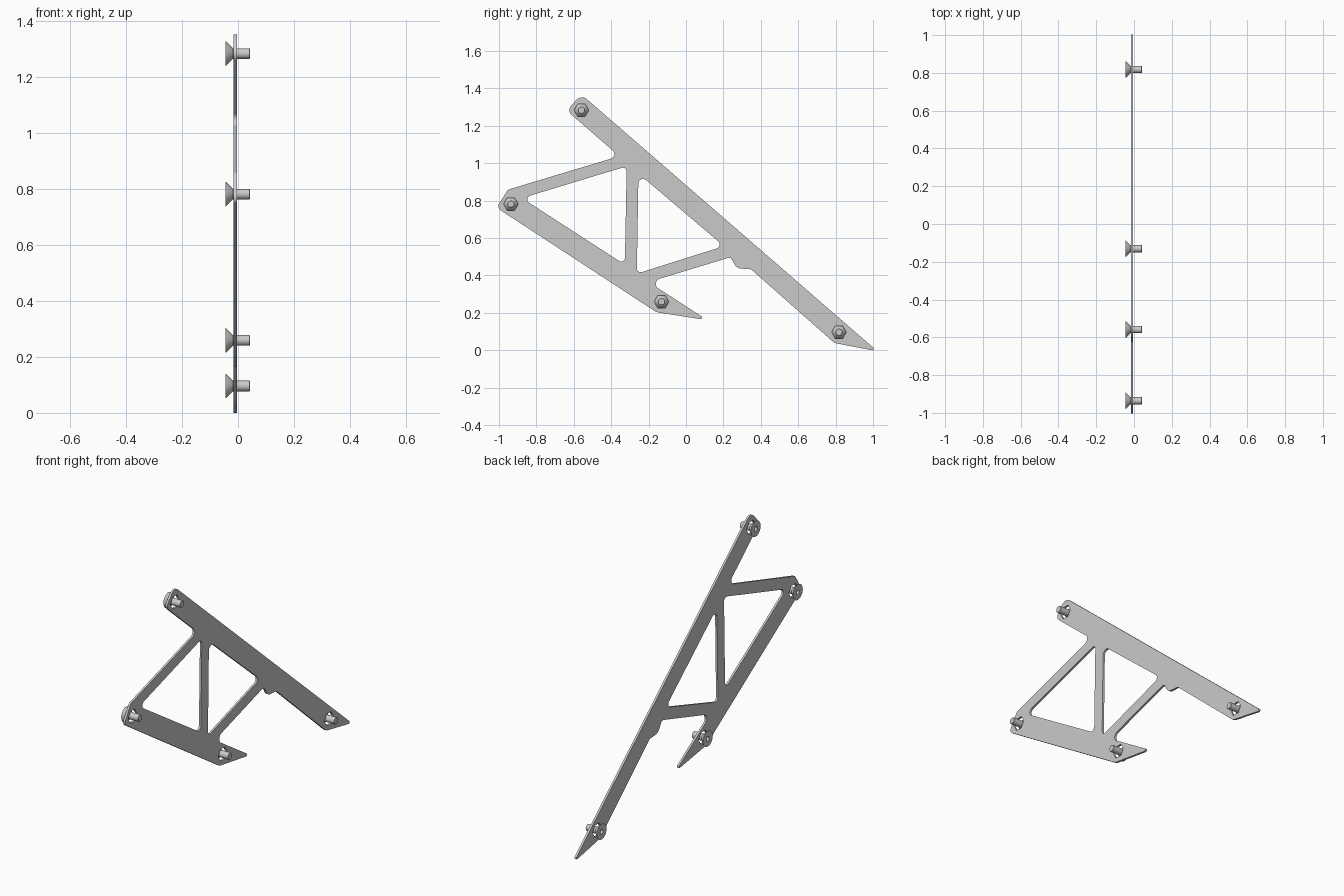
import bpy, bmesh, math
from mathutils import Vector, Matrix

if "Cube" in bpy.data.objects:
    bpy.data.objects.remove(bpy.data.objects["Cube"], do_unlink=True)

steel = bpy.data.materials.new("grey steel")
steel.use_nodes = True
grey = (0.59, 0.59, 0.59, 1)
steel.diffuse_color = grey
steel.node_tree.nodes["Principled BSDF"].inputs["Base Color"].default_value = grey

# Side plane (y, z) laid out upright, thickness along x
UPRIGHT = Matrix(((0, 0, 1, 0), (1, 0, 0, 0), (0, 1, 0, 0), (0, 0, 0, 1)))


def fillet(corners, steps=6):
    """Round every (y, z, radius) corner of a closed outline."""
    out = []
    for i, (y, z, r) in enumerate(corners):
        p = Vector((y, z))
        a = (Vector(corners[i - 1][:2]) - p).normalized()
        b = (Vector(corners[(i + 1) % len(corners)][:2]) - p).normalized()
        half = a.angle(b) / 2
        centre = p + (a + b).normalized() * r / math.sin(half)
        start = (p + a * r / math.tan(half) - centre).normalized()
        end = (p + b * r / math.tan(half) - centre).normalized()
        for k in range(steps + 1):
            out.append(centre + start.lerp(end, k / steps).normalized() * r)
    return out


def add_outline(curve, points):
    spline = curve.splines.new("POLY")
    spline.points.add(len(points) - 1)
    for sp, p in zip(spline.points, points):
        sp.co = (p[0], p[1], 0, 1)
    spline.use_cyclic_u = True


outer = [
    (-0.56, 1.368, 0.04), (-0.637, 1.28, 0.03), (-0.357, 1.037, 0.025),
    (-0.952, 0.858, 0.02), (-1.013, 0.762, 0.025), (-0.158, 0.203, 0.06),
    (0.115, 0.16, 0.008), (-0.2, 0.364, 0.028), (0.238, 0.497, 0.02),
    (0.272, 0.437, 0.045), (0.347, 0.433, 0.03), (0.794, 0.038, 0.05),
    (1.024, -0.006, 0.008),
]
rear_window = [(0.203, 0.556, 0.022), (-0.263, 0.409, 0.02), (-0.254, 0.944, 0.025)]
front_window = [(-0.877, 0.813, 0.021), (-0.317, 0.983, 0.02), (-0.327, 0.457, 0.02)]
bolts = {"top": (-0.559, 1.283), "front": (-0.936, 0.781),
         "bottom": (-0.131, 0.259), "rear": (0.818, 0.096)}

# Flat frame plate with two windows and hexagonal bolt holes
curve = bpy.data.curves.new("frame_plate", "CURVE")
curve.dimensions = "2D"
curve.fill_mode = "BOTH"
curve.extrude = 0.006
for shape in (outer, rear_window, front_window):
    add_outline(curve, fillet(shape))
for y, z in bolts.values():
    add_outline(curve, [(y + 0.039 * math.cos(k * math.pi / 3),
                         z + 0.039 * math.sin(k * math.pi / 3)) for k in range(6)])
plate = bpy.data.objects.new("frame_plate", curve)
bpy.context.collection.objects.link(plate)
plate.matrix_world = Matrix.Translation((-0.01, 0, 0)) @ UPRIGHT
bpy.ops.object.select_all(action="DESELECT")
plate.select_set(True)
bpy.context.view_layer.objects.active = plate
bpy.ops.object.convert(target="MESH")
plate.data.materials.clear()
plate.data.materials.append(steel)


def ring(bm, radius, x, sides=24):
    return [bm.verts.new((radius * math.cos(k * math.tau / sides),
                          radius * math.sin(k * math.tau / sides), x))
            for k in range(sides)]


# Countersunk bolts: recessed socket, conical head, straight shank
profile = [(0.013, -0.03), (0.013, -0.045), (0.044, -0.045), (0.043, -0.042),
           (0.019, -0.018), (0.019, 0.041), (0.017, 0.043)]
for name, (y, z) in bolts.items():
    bm = bmesh.new()
    rings = [ring(bm, r, x) for r, x in profile]
    for a, b in zip(rings, rings[1:]):
        for k in range(len(a)):
            j = (k + 1) % len(a)
            bm.faces.new((a[k], a[j], b[j], b[k]))
    bm.faces.new(rings[0])
    bm.faces.new(rings[-1])
    bmesh.ops.recalc_face_normals(bm, faces=bm.faces)
    mesh = bpy.data.meshes.new(name + "_bolt")
    bm.to_mesh(mesh)
    bm.free()
    mesh.materials.append(steel)
    bolt = bpy.data.objects.new(name + "_bolt", mesh)
    bpy.context.collection.objects.link(bolt)
    bolt.matrix_world = Matrix.Translation((0, y, z)) @ UPRIGHT
    bpy.ops.object.select_all(action="DESELECT")
    bolt.select_set(True)
    bpy.context.view_layer.objects.active = bolt
    bpy.ops.object.shade_smooth_by_angle(angle=math.radians(30))
